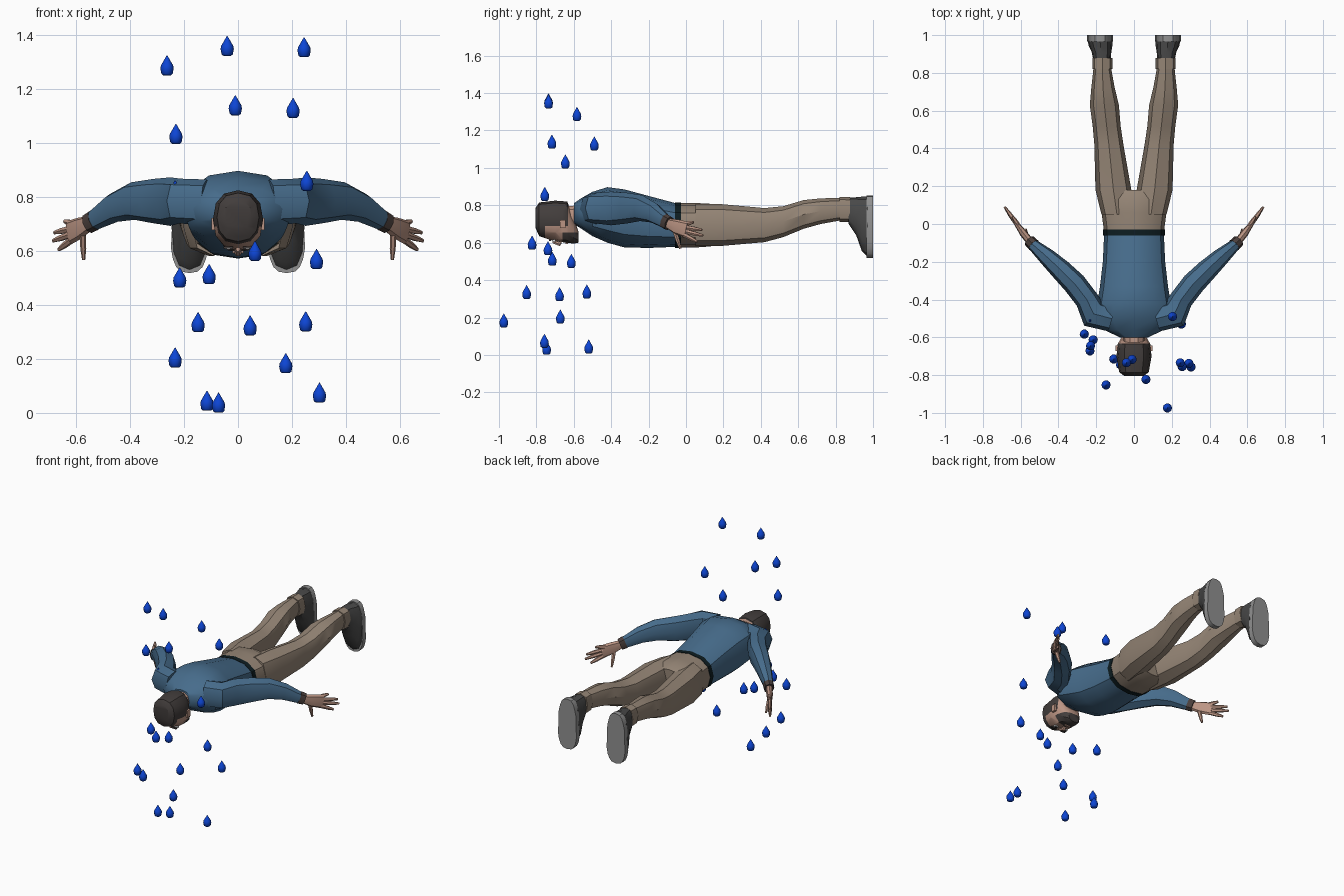
import bpy, bmesh, math
from mathutils import Vector

def mat(name, r, g, b):
    m = bpy.data.materials.new(name)
    m.diffuse_color = (r, g, b, 1)
    return m

SHIRT = mat("shirt_blue", 0.062, 0.15, 0.26)
PANTS = mat("trouser_brown", 0.30, 0.235, 0.18)
SKIN = mat("skin", 0.50, 0.30, 0.23)
HAIR = mat("hair_dark", 0.055, 0.047, 0.045)
DROP = mat("water_blue", 0.004, 0.06, 0.66)
BELT = mat("belt_black", 0.004, 0.012, 0.015)
SHOE = mat("shoe_grey", 0.065, 0.065, 0.065)
SOLE = mat("sole_grey", 0.28, 0.28, 0.28)
CUFF = mat("sleeve_cuff", 0.07, 0.05, 0.045)
WHITE = mat("eye_white", 0.75, 0.75, 0.75)

def finish(name, bm, *mats, angle=35):
    bmesh.ops.recalc_face_normals(bm, faces=bm.faces)
    me = bpy.data.meshes.new(name)
    bm.to_mesh(me)
    bm.free()
    for m in mats:
        me.materials.append(m)
    ob = bpy.data.objects.new(name, me)
    bpy.context.collection.objects.link(ob)
    bpy.ops.object.select_all(action='DESELECT')
    ob.select_set(True)
    bpy.context.view_layer.objects.active = ob
    bpy.ops.object.shade_smooth_by_angle(angle=math.radians(angle))
    return ob

def loft(rings, n=12, power=0.85, axis=None):
    """Skin rings of (centre, side radius, up radius) across a path or a fixed axis."""
    bm = bmesh.new()
    cs = [Vector(r[0]) for r in rings]
    loops = []
    for i, (c, ra, rb) in enumerate(rings):
        t = Vector(axis) if axis else (cs[min(i + 1, len(cs) - 1)] - cs[max(i - 1, 0)]).normalized()
        side = Vector((1, 0, 0)) if abs(t.z) > 0.95 else t.cross(Vector((0, 0, 1))).normalized()
        up = side.cross(t)
        loop = []
        for k in range(n):
            a = math.tau * k / n
            u, v = math.cos(a), math.sin(a)
            u = math.copysign(abs(u) ** power, u) if abs(u) > 1e-6 else 0
            v = math.copysign(abs(v) ** power, v) if abs(v) > 1e-6 else 0
            loop.append(bm.verts.new(cs[i] + side * u * ra + up * v * rb))
        loops.append(loop)
    for a, b in zip(loops, loops[1:]):
        for k in range(n):
            bm.faces.new((a[k], a[(k + 1) % n], b[(k + 1) % n], b[k]))
    bm.faces.new(loops[0])
    bm.faces.new(loops[-1])
    return bm

def along_y(rows, n=12, power=0.85, s=1):
    """Loft from rows of (y, centre x, half width, low z, high z)."""
    return loft([((s * x, y, (lo + hi) / 2), w, (hi - lo) / 2) for y, x, w, lo, hi in rows],
                n, power, (0, 1, 0))

def box(name, centre, size, m):
    bm = bmesh.new()
    bmesh.ops.create_cube(bm, size=1)
    for v in bm.verts:
        v.co = Vector(centre) + Vector(a * b for a, b in zip(v.co, size))
    return finish(name, bm, m)

# torso, belt and hips
finish("shirt_torso", along_y([
    (-0.05, 0, 0.158, 0.578, 0.81), (-0.2, 0, 0.165, 0.572, 0.85), (-0.33, 0, 0.18, 0.575, 0.885),
    (-0.42, 0, 0.195, 0.60, 0.897), (-0.50, 0, 0.205, 0.635, 0.872), (-0.56, 0, 0.16, 0.675, 0.838),
    (-0.60, 0, 0.075, 0.70, 0.81)]), SHIRT)
finish("belt", along_y([(-0.06, 0, 0.163, 0.572, 0.815), (-0.028, 0, 0.163, 0.572, 0.815)]), BELT)
finish("trouser_hips", along_y([
    (-0.03, 0, 0.16, 0.575, 0.812), (0.06, 0, 0.172, 0.575, 0.812), (0.13, 0, 0.187, 0.58, 0.808),
    (0.18, 0, 0.19, 0.60, 0.785)]), PANTS)

# neck
finish("neck", along_y([(-0.66, 0, 0.055, 0.66, 0.80), (-0.585, 0, 0.06, 0.69, 0.80)], 10), SKIN)

# head, split along clean lines into hair, face and beard
bm = along_y([(-0.805, 0, 0.05, 0.68, 0.785), (-0.785, 0, 0.078, 0.635, 0.815),
              (-0.70, 0, 0.093, 0.607, 0.825), (-0.635, 0, 0.086, 0.60, 0.82),
              (-0.60, 0, 0.066, 0.595, 0.73), (-0.575, 0, 0.04, 0.60, 0.66)])
for co, no in (((0, -0.755, 0), (0, 1, 0)), ((0, -0.66, 0), (0, 1, 0)), ((0, -0.632, 0), (0, 1, 0)),
               ((0, 0, 0.69), (0, 0, 1)), ((0, 0, 0.655), (0, 0, 1))):
    bmesh.ops.bisect_plane(bm, geom=bm.verts[:] + bm.edges[:] + bm.faces[:], plane_co=co, plane_no=no)
for f in bm.faces:
    c = f.calc_center_median()
    hair = c.y < -0.755 or (c.z > 0.69 and c.y < -0.632)
    beard = c.y > -0.66 and c.z < 0.655
    f.material_index = 1 if hair or beard else 0
finish("head", bm, SKIN, HAIR)

# face details, looking down
finish("nose", loft([((0, -0.715, 0.607), 0.008, 0.01), ((0, -0.675, 0.592), 0.014, 0.012),
                     ((0, -0.665, 0.605), 0.012, 0.01)], 6, 1, (0, 1, 0)), SKIN)
box("mouth", (0, -0.637, 0.597), (0.04, 0.012, 0.008), SKIN)

for s, tag in ((1, "right"), (-1, "left")):
    box("eye_" + tag, (s * 0.036, -0.705, 0.612), (0.026, 0.016, 0.009), WHITE)
    box("pupil_" + tag, (s * 0.036, -0.705, 0.609), (0.011, 0.013, 0.009), HAIR)
    box("eyebrow_" + tag, (s * 0.036, -0.727, 0.613), (0.036, 0.009, 0.009), HAIR)
    box("ear_" + tag, (s * 0.09, -0.658, 0.70), (0.016, 0.03, 0.045), SKIN)

    # sleeve and its cuff
    arm = [((0.12, -0.50, 0.78), 0.07, 0.085), ((0.215, -0.475, 0.785), 0.08, 0.083),
           ((0.25, -0.40, 0.783), 0.062, 0.09), ((0.315, -0.315, 0.785), 0.062, 0.082),
           ((0.39, -0.24, 0.785), 0.056, 0.07), ((0.46, -0.175, 0.76), 0.046, 0.055),
           ((0.54, -0.105, 0.71), 0.03, 0.037)]
    flip = lambda p: (s * p[0], p[1], p[2])
    finish("sleeve_" + tag, loft([(flip(c), a, b) for c, a, b in arm], 8, 0.9), SHIRT)
    finish("sleeve_cuff_" + tag, loft([(flip((0.53, -0.113, 0.716)), 0.034, 0.041),
                                       (flip((0.553, -0.09, 0.703)), 0.032, 0.039)], 8, 0.9), CUFF)

    # palm, fingers and thumb
    finish("palm_" + tag, loft([(flip((0.545, -0.10, 0.705)), 0.02, 0.026),
                                (flip((0.585, -0.05, 0.685)), 0.02, 0.04),
                                (flip((0.625, 0.005, 0.668)), 0.012, 0.045)], 8, 0.8), SKIN)
    fingers = [((0.61, -0.01, 0.70), (0.643, 0.04, 0.71)), ((0.62, 0.0, 0.682), (0.68, 0.085, 0.668)),
               ((0.622, 0.0, 0.66), (0.685, 0.09, 0.638)), ((0.618, -0.005, 0.64), (0.665, 0.06, 0.605)),
               ((0.575, -0.06, 0.66), (0.572, -0.03, 0.568))]
    for i, (a, b) in enumerate(fingers):
        a, b = Vector(flip(a)), Vector(flip(b))
        finish(f"finger_{tag}_{i + 1}", loft([(a, 0.012, 0.013), (a.lerp(b, 0.55), 0.011, 0.012),
                                              (b, 0.006, 0.007)], 6, 1), SKIN)

    # trouser leg with turned-up hem
    finish("trouser_leg_" + tag, along_y([
        (0.05, 0.09, 0.082, 0.582, 0.806), (0.18, 0.109, 0.095, 0.582, 0.807),
        (0.42, 0.133, 0.077, 0.603, 0.785), (0.52, 0.145, 0.074, 0.63, 0.795),
        (0.63, 0.157, 0.077, 0.675, 0.828), (0.72, 0.164, 0.062, 0.70, 0.837),
        (0.83, 0.168, 0.046, 0.72, 0.84)], 8, 0.85, s), PANTS)
    finish("trouser_hem_" + tag, along_y([(0.82, 0.168, 0.053, 0.712, 0.845),
                                          (0.878, 0.168, 0.053, 0.71, 0.845)], 8, 0.75, s), PANTS)

    # shoe and sole, toes pointing down
    finish("shoe_" + tag, along_y([
        (0.87, 0.17, 0.046, 0.70, 0.84), (0.91, 0.172, 0.052, 0.64, 0.843),
        (0.94, 0.177, 0.062, 0.555, 0.846), (0.972, 0.18, 0.066, 0.525, 0.848)], 12, 0.75, s), SHOE)
    bm = along_y([(0.966, 0.18, 0.071, 0.518, 0.852), (1.0, 0.18, 0.071, 0.518, 0.852)], 20, 0.7, s)
    for v in bm.verts:  # narrow the arch and heel of the sole
        pinch = 0.14 * math.exp(-((v.co.z - 0.72) / 0.05) ** 2) + (0.12 if v.co.z > 0.78 else 0)
        v.co.x = s * 0.18 + (v.co.x - s * 0.18) * (1 - pinch)
    finish("sole_" + tag, bm, SOLE)

# falling water drops sharing one mesh
spots = [(-0.04, -0.735, 1.36), (0.245, -0.735, 1.355), (-0.263, -0.583, 1.288), (-0.01, -0.717, 1.14),
         (0.204, -0.49, 1.13), (-0.23, -0.645, 1.034), (-0.233, -0.51, 0.824), (0.255, -0.755, 0.86),
         (0.063, -0.823, 0.60), (0.291, -0.738, 0.57), (-0.107, -0.715, 0.514), (-0.216, -0.613, 0.502),
         (-0.148, -0.852, 0.336), (0.045, -0.676, 0.324), (0.251, -0.53, 0.339), (-0.233, -0.672, 0.205),
         (0.177, -0.974, 0.184), (0.302, -0.757, 0.075), (-0.115, -0.52, 0.045), (-0.072, -0.745, 0.038)]
profile = [(-0.037, 0.014), (-0.031, 0.021), (-0.012, 0.0245), (0.0, 0.0225), (0.018, 0.012), (0.037, 0.001)]
first = finish("water_drop_1", loft([((0, 0, z), r, r) for z, r in profile], 10, 1, (0, 0, 1)), DROP, angle=50)
first.location = spots[0]
for i, p in enumerate(spots[1:], 2):
    ob = bpy.data.objects.new(f"water_drop_{i}", first.data)
    ob.location = p
    bpy.context.collection.objects.link(ob)
